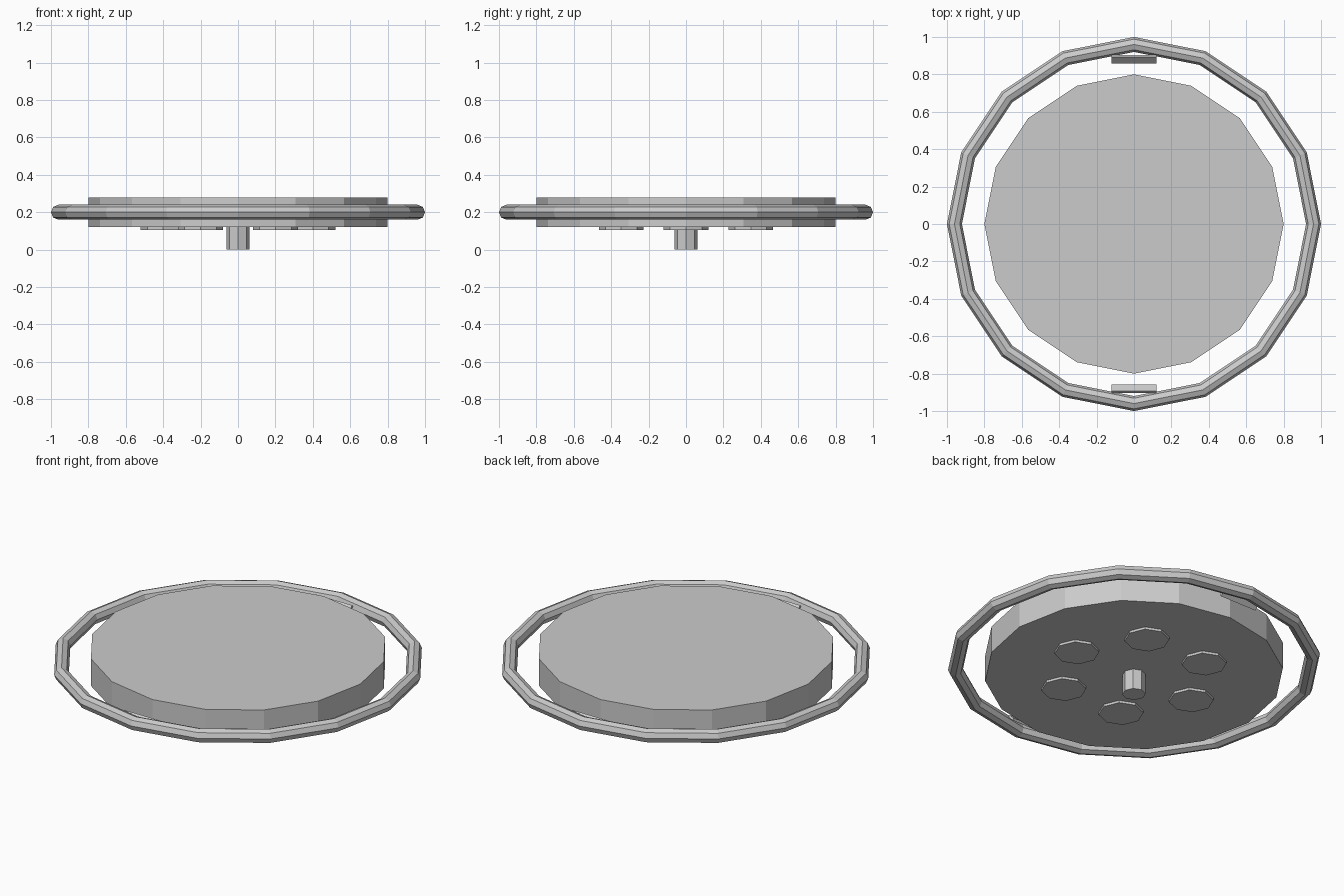
import bpy
import math

if "Cube" in bpy.data.objects:
    bpy.data.objects.remove(bpy.data.objects["Cube"])

grey = bpy.data.materials.new("light_grey")
grey.diffuse_color = (0.6, 0.6, 0.6, 1)
grey.use_nodes = True
grey.node_tree.nodes["Principled BSDF"].inputs["Base Color"].default_value = grey.diffuse_color


def finish(name):
    ob = bpy.context.object
    ob.name = name
    ob.data.materials.append(grey)
    return ob


def drum(name, radius, z0, z1, sides, x=0, y=0):
    """Upright flat-faced cylinder from z0 to z1."""
    bpy.ops.mesh.primitive_cylinder_add(vertices=sides, radius=radius, depth=z1 - z0,
                                        location=(x, y, (z0 + z1) / 2))
    return finish(name)


# Main disc and central stem
drum("disc", 0.8, 0.12, 0.28, 16)
drum("stem", 0.0625, 0.0, 0.13, 8)

# Six shallow pads under the disc
for i in range(6):
    a = math.radians(60 * i)
    drum(f"pad_{i + 1}", 0.12, 0.106, 0.13, 8, 0.4 * math.cos(a), 0.4 * math.sin(a))

# Outer ring
bpy.ops.mesh.primitive_torus_add(major_segments=16, minor_segments=8, major_radius=0.96,
                                 minor_radius=0.04, location=(0, 0, 0.2))
ring = finish("outer_ring")
ring.data.polygons.foreach_set("use_smooth", [False] * len(ring.data.polygons))

# Tilted plates between disc and ring, front and back, higher on the outer side
for name, side in (("front_plate", -1), ("back_plate", 1)):
    bpy.ops.mesh.primitive_cube_add(size=1, location=(0, 0.881 * side, 0.2),
                                    rotation=(math.radians(45) * side, 0, 0))
    plate = finish(name)
    plate.scale = (0.24, 0.05, 0.014)
